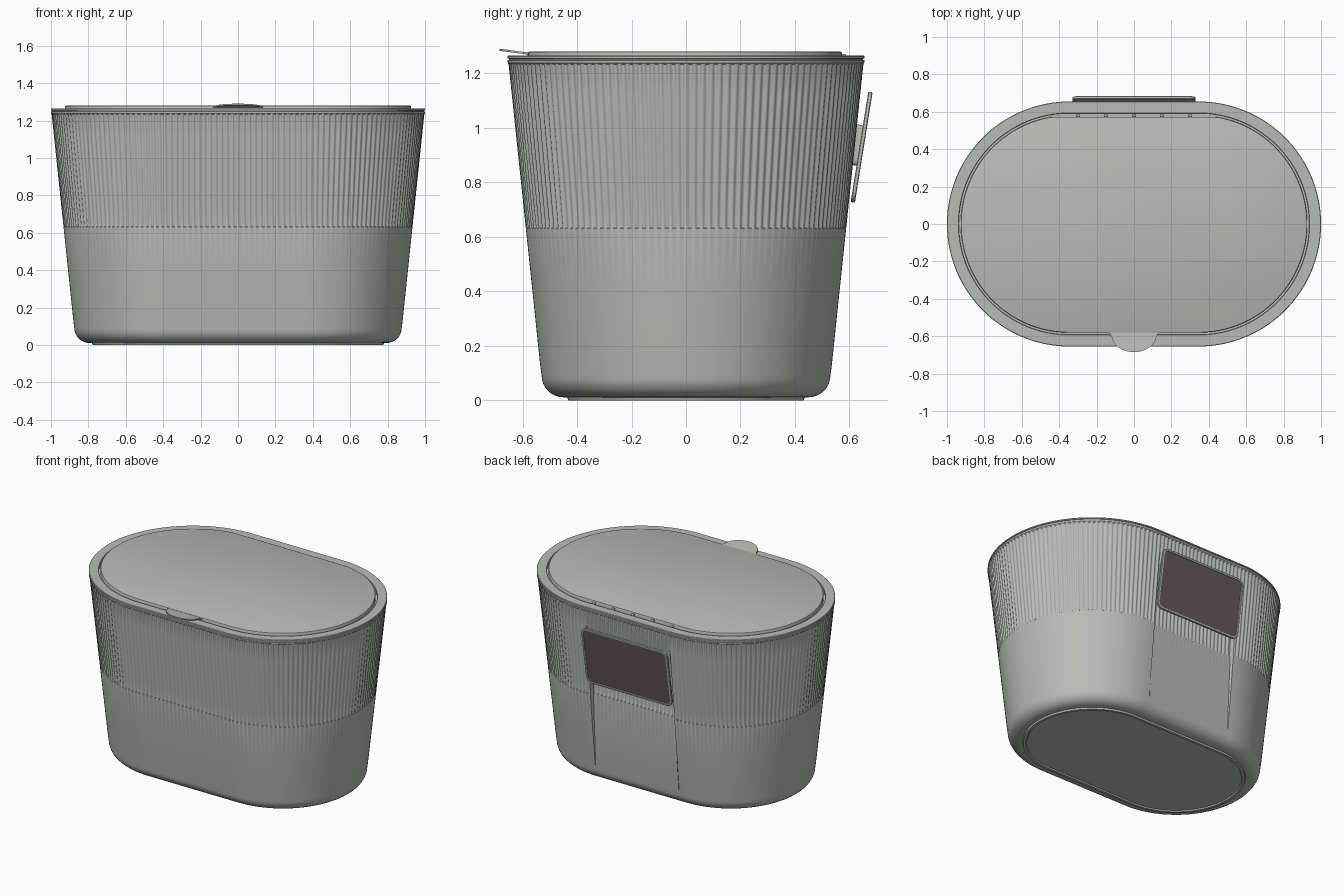
import bpy, bmesh, math
from mathutils import Matrix, Vector

if "Cube" in bpy.data.objects:
    bpy.data.objects.remove(bpy.data.objects["Cube"])

HALF = 0.345           # half length of the straight sides of the oval
RIBS, SEG = 176, 8     # flutes round the body, segments per flute


def material(name, rgb):
    m = bpy.data.materials.new(name)
    m.diffuse_color = (*rgb, 1)
    m.use_nodes = True
    m.node_tree.nodes["Principled BSDF"].inputs["Base Color"].default_value = m.diffuse_color
    return m


GREY = material("sage_grey", (0.47, 0.51, 0.46))
BROWN = material("dark_brown", (0.125, 0.10, 0.092))


def oval_rays(n, ref=0.62):
    """Evenly spaced (centre x, angle) pairs round a stadium outline."""
    quarter, straight = math.pi * ref / 2, 2 * HALF
    total = 4 * quarter + 2 * straight
    rays = []
    for i in range(n):
        s = total * i / n
        if s < quarter:
            rays.append((HALF, s / ref))
        elif s < quarter + straight:
            rays.append((HALF - (s - quarter), math.pi / 2))
        elif s < 3 * quarter + straight:
            rays.append((-HALF, (s - straight) / ref))
        elif s < 3 * quarter + 2 * straight:
            rays.append((-HALF + s - 3 * quarter - straight, 1.5 * math.pi))
        else:
            rays.append((HALF, (s - 2 * straight) / ref))
    return rays


def loft(name, rings, matrix=Matrix(), cap_mat=0):
    """Skin a list of closed rings and cap both ends."""
    bm = bmesh.new()
    vs = [[bm.verts.new(matrix @ Vector(p)) for p in ring] for ring in rings]
    n = len(vs[0])
    for a, b in zip(vs, vs[1:]):
        for j in range(n):
            k = (j + 1) % n
            bm.faces.new((a[j], a[k], b[k], b[j]))
    bm.faces.new(vs[0][::-1])
    bm.faces.new(vs[-1]).material_index = cap_mat
    bmesh.ops.recalc_face_normals(bm, faces=bm.faces)
    me = bpy.data.meshes.new(name)
    bm.to_mesh(me)
    bm.free()
    ob = bpy.data.objects.new(name, me)
    bpy.context.collection.objects.link(ob)
    me.materials.append(GREY)
    if cap_mat:
        me.materials.append(BROWN)
    bpy.ops.object.select_all(action='DESELECT')
    ob.select_set(True)
    bpy.context.view_layer.objects.active = ob
    bpy.ops.object.shade_smooth_by_angle(angle=math.radians(35))
    return ob


# Bin body: tapered oval with fluted upper half and a shallow recess at the back
def wall(z):
    return 0.53 + 0.105 * (z - 0.08)


def recess(z):
    if z < 0.72:
        return 0.033 * max(0, (z - 0.12) / 0.6)
    return 0.033 * max(0, min(1, (1.12 - z) / 0.12))


def body_ring(r, z, depth=0):
    pts = []
    for i, (cx, a) in enumerate(oval_rays(RIBS * SEG)):
        q = r - depth * (0.5 - 0.5 * math.cos(2 * math.pi * i / SEG))
        x, y = cx + q * math.cos(a), q * math.sin(a)
        if y > 0 and abs(x) < 0.32:
            y -= recess(z)
        pts.append((x, y, z))
    return pts


profile = [(0.41, 0.008), (0.415, 0), (0.432, 0), (0.436, 0.011)]
profile += [(0.45 + 0.08 * math.sin(t * math.pi / 16),
             0.091 - 0.08 * math.cos(t * math.pi / 16)) for t in range(9)]
profile += [(wall(z), z) for z in (0.12, 0.4, 0.63)]
rings = [body_ring(r, z) for r, z in profile]
rings += [body_ring(wall(z), z, 0.006) for z in (0.633, 0.72, 0.9, 1.0, 1.12, 1.232)]
rim = [(0.651, 1.235), (0.654, 1.238), (0.655, 1.248), (0.650, 1.250), (0.650, 1.253),
       (0.655, 1.255), (0.655, 1.262), (0.652, 1.265), (0.594, 1.265), (0.592, 1.263), (0.592, 1.245)]
rings += [body_ring(r, z) for r, z in rim]
loft("bin_body", rings)


# Lid: oval slab, trimmed straight along the hinge side
def lid_ring(r, z):
    return [(cx + r * math.cos(a), min(r * math.sin(a), r - 0.008), z)
            for cx, a in oval_rays(192)]


loft("lid", [lid_ring(r, z) for r, z in
             ((0.581, 1.246), (0.581, 1.274), (0.579, 1.278), (0.574, 1.28))])

# Lifting tab at the front of the lid, tilted upwards
outline = [(-0.14, -0.57), (-0.128, -0.588)]
outline += [(-0.12 * math.cos(t * math.pi / 24), -0.593 - 0.092 * math.sin(t * math.pi / 24))
            for t in range(1, 24)]
outline += [(0.128, -0.588), (0.14, -0.57)]
loft("lid_tab", [[(x, y, 1.278 - 0.13 * (y + 0.59) + dz) for x, y in outline]
                 for dz in (-0.008, 0)])


# Hinge knuckles along the back of the lid
def round_ring(x, r):
    return [(x, 0.58 + r * math.cos(t * math.pi / 6), 1.264 + r * math.sin(t * math.pi / 6))
            for t in range(12)]


for i in range(5):
    x = -0.30 + 0.15 * i
    loft("hinge_knuckle", [round_ring(x - 0.008, 0.008), round_ring(x + 0.008, 0.008)])


# Back plate: rounded frame with a dark inset panel, leaning away from the wall
def rect_ring(w, h, rad, z, cy=0):
    pts = []
    for sx, sy, start in ((1, 1, 0), (-1, 1, 1), (-1, -1, 2), (1, -1, 3)):
        for t in range(9):
            a = (start + t / 8) * math.pi / 2
            pts.append((sx * (w - rad) + rad * math.cos(a),
                        cy + sy * (h - rad) + rad * math.sin(a), z))
    return pts


lean = math.radians(9.1)
s, c = math.sin(lean), math.cos(lean)
plate = Matrix(((-1, 0, 0, 0), (0, s, c, 0.6525), (0, c, -s, 0.9275), (0, 0, 0, 1)))
loft("back_plate", [rect_ring(0.33 - d, 0.205 - d, 0.045 - d, z) for d, z in
                    ((0.003, -0.016), (0, -0.013), (0, -0.003), (0.003, 0),
                     (0.014, 0), (0.016, -0.003))], plate, 1)

# Bracket joining the plate to the body
loft("plate_bracket", [rect_ring(0.25, 0.075, 0.02, z, 0.005) for z in (-0.09, -0.012)], plate)
